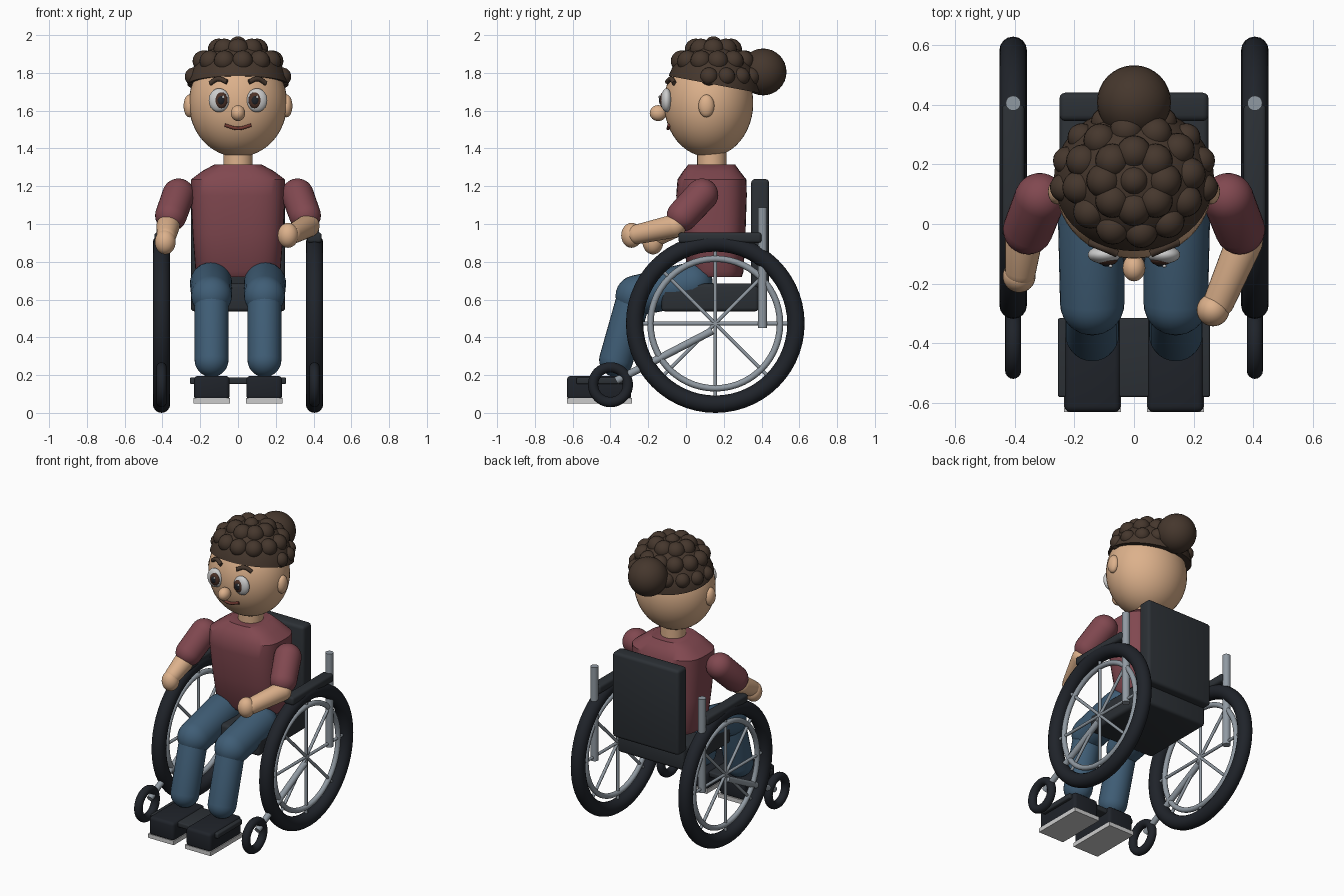
import bpy, bmesh, math
from mathutils import Vector, Matrix

if "Cube" in bpy.data.objects:
    bpy.data.objects.remove(bpy.data.objects["Cube"])


def mat(name, rgb):
    m = bpy.data.materials.new(name)
    m.diffuse_color = (*rgb, 1)
    m.use_nodes = True
    m.node_tree.nodes["Principled BSDF"].inputs["Base Color"].default_value = m.diffuse_color
    return m


SKIN = mat("skin", (0.72, 0.44, 0.26))
SHIRT = mat("shirt", (0.22, 0.065, 0.08))
JEANS = mat("jeans", (0.05, 0.11, 0.18))
BLACK = mat("black", (0.014, 0.017, 0.023))
PAD = mat("padding", (0.025, 0.03, 0.036))
METAL = mat("metal", (0.28, 0.32, 0.36))
HAIR = mat("hair", (0.06, 0.038, 0.026))
WHITE = mat("white", (0.8, 0.8, 0.8))
IRIS = mat("iris", (0.07, 0.03, 0.02))
LIPS = mat("lips", (0.16, 0.04, 0.03))


def finish(name, bm, m, angle=40):
    bmesh.ops.recalc_face_normals(bm, faces=bm.faces)
    me = bpy.data.meshes.new(name)
    bm.to_mesh(me)
    bm.free()
    ob = bpy.data.objects.new(name, me)
    bpy.context.collection.objects.link(ob)
    me.materials.append(m)
    bpy.ops.object.select_all(action='DESELECT')
    ob.select_set(True)
    bpy.context.view_layer.objects.active = ob
    bpy.ops.object.shade_smooth_by_angle(angle=math.radians(angle))
    return ob


def loft(bm, rings):
    loops = [[bm.verts.new(p) for p in r] for r in rings]
    for a, b in zip(loops, loops[1:]):
        for i in range(len(a)):
            j = (i + 1) % len(a)
            bm.faces.new((a[i], a[j], b[j], b[i]))
    bm.faces.new(loops[0])
    bm.faces.new(loops[-1])


def ball(name, c, r, m, seg=32):
    bm = bmesh.new()
    bmesh.ops.create_uvsphere(bm, u_segments=seg, v_segments=seg // 2, radius=1)
    bm.transform(Matrix.Translation(c) @ Matrix.Diagonal((*r, 1)))
    return finish(name, bm, m)


def add_rod(bm, a, b, ra, rb, rounded, seg=28):
    a, b = Vector(a), Vector(b)
    n = 7
    if rounded:
        prof = [(ra * math.sin(k * math.pi / 2 / n), -ra * math.cos(k * math.pi / 2 / n)) for k in range(n + 1)]
        prof += [(rb * math.cos(k * math.pi / 2 / n), (b - a).length + rb * math.sin(k * math.pi / 2 / n)) for k in range(n + 1)]
        prof[0], prof[-1] = (0.002, -ra), (0.002, prof[-1][1])
    else:
        prof = [(ra, 0), (rb, (b - a).length)]
    M = Matrix.Translation(a) @ (b - a).to_track_quat('Z', 'Y').to_matrix().to_4x4()
    loft(bm, [[M @ Vector((r * math.cos(2 * math.pi * i / seg), r * math.sin(2 * math.pi * i / seg), z))
               for i in range(seg)] for r, z in prof])


def rod(name, a, b, ra, rb, m, rounded=True):
    bm = bmesh.new()
    add_rod(bm, a, b, ra, rb, rounded)
    return finish(name, bm, m)


def box(name, lo, hi, m, bevel=0.015):
    bm = bmesh.new()
    bmesh.ops.create_cube(bm, size=1)
    lo, hi = Vector(lo), Vector(hi)
    bm.transform(Matrix.Translation((lo + hi) / 2) @ Matrix.Diagonal((*(hi - lo), 1)))
    if bevel:
        bmesh.ops.bevel(bm, geom=bm.edges[:], offset=bevel, segments=3, profile=0.5, affect='EDGES')
    return finish(name, bm, m)


def ring(name, c, R, r, m):
    # torus whose axle runs along x
    bm = bmesh.new()
    n, k = 56, 16
    vs = [[bm.verts.new((c[0] + r * math.sin(2 * math.pi * j / k),
                         c[1] + (R + r * math.cos(2 * math.pi * j / k)) * math.cos(2 * math.pi * i / n),
                         c[2] + (R + r * math.cos(2 * math.pi * j / k)) * math.sin(2 * math.pi * i / n)))
           for j in range(k)] for i in range(n)]
    for i in range(n):
        for j in range(k):
            i2, j2 = (i + 1) % n, (j + 1) % k
            bm.faces.new((vs[i][j], vs[i2][j], vs[i2][j2], vs[i][j2]))
    return finish(name, bm, m)


def stroke(name, pts, r, m):
    cu = bpy.data.curves.new(name, 'CURVE')
    cu.dimensions = '3D'
    cu.bevel_depth, cu.bevel_resolution, cu.use_fill_caps = r, 4, True
    sp = cu.splines.new('BEZIER')
    sp.bezier_points.add(len(pts) - 1)
    for b, p in zip(sp.bezier_points, pts):
        b.co = p
        b.handle_left_type = b.handle_right_type = 'AUTO'
    cu.materials.append(m)
    bpy.context.collection.objects.link(bpy.data.objects.new(name, cu))


# head and face
HC, HR = Vector((0, 0.12, 1.64)), Vector((0.26, 0.236, 0.285))


def on_face(x, z, out=0.0):
    q = 1 - (x / HR.x) ** 2 - ((z - HC.z) / HR.z) ** 2
    return (x, HC.y - HR.y * math.sqrt(q) - out, z)


ball("head", HC, HR, SKIN, 48)
ball("nose", (0, -0.147, 1.587), (0.038, 0.045, 0.042), SKIN)
stroke("mouth", [on_face(-0.07, 1.523, 0.004), on_face(0, 1.506, 0.006), on_face(0.07, 1.523, 0.004)], 0.009, LIPS)
rod("neck", (0, 0.137, 1.28), (0, 0.137, 1.42), 0.078, 0.078, SKIN, False)
for s in (-1, 1):
    ball("ear", (s * 0.258, 0.108, 1.625), (0.03, 0.042, 0.06), SKIN)
    ball("eye_white", (s * 0.1, -0.103, 1.655), (0.055, 0.03, 0.063), WHITE)
    ball("iris", (s * 0.09, -0.121, 1.655), (0.035, 0.018, 0.043), IRIS)
    ball("pupil", (s * 0.09, -0.131, 1.655), (0.02, 0.012, 0.025), BLACK)
    ball("eye_glint", (s * 0.09 + 0.012, -0.141, 1.672), (0.007, 0.005, 0.008), WHITE, 12)
    stroke("eyebrow", [on_face(s * 0.058, 1.752, 0.008), on_face(s * 0.105, 1.768, 0.01),
                       on_face(s * 0.148, 1.745, 0.008)], 0.013, HAIR)

# hair: cap sliced by a sloping hairline, curls in rings, bun
CC, CR = Vector((0, 0.145, 1.695)), Vector((0.272, 0.25, 0.272))
bm = bmesh.new()
bmesh.ops.create_uvsphere(bm, u_segments=48, v_segments=24, radius=1)
bm.transform(Matrix.Translation(CC) @ Matrix.Diagonal((*CR, 1)))
bmesh.ops.bisect_plane(bm, geom=bm.verts[:] + bm.edges[:] + bm.faces[:], plane_co=(0, 0.13, 1.742),
                       plane_no=(0, 0.19, 1), clear_inner=True)
bmesh.ops.holes_fill(bm, edges=[e for e in bm.edges if e.is_boundary])
finish("hair_cap", bm, HAIR)
bm = bmesh.new()
for count, theta, r in ((1, 0, 0.048), (8, 24, 0.058), (12, 48, 0.056), (15, 70, 0.048)):
    for k in range(count):
        a, t = 2 * math.pi * (k + 0.25 * (theta == 48)) / count + math.pi / 2, math.radians(theta)
        d = Vector((math.sin(t) * math.cos(a), math.sin(t) * math.sin(a), math.cos(t)))
        p = CC + Vector(u * v for u, v in zip(d, CR)) * 0.92
        if p.z - r * 0.7 > 1.742 - 0.19 * (p.y - 0.13):
            bmesh.ops.create_uvsphere(bm, u_segments=20, v_segments=12, radius=r, matrix=Matrix.Translation(p))
finish("hair_curls", bm, HAIR)
ball("hair_bun", (0, 0.408, 1.805), (0.124, 0.124, 0.124), HAIR)

# torso: stacked superellipse sections (z, half width, back and front y)
bm = bmesh.new()
rings = []
for z, hx, y0, y1 in ((0.72, 0.205, 0.03, 0.295), (0.75, 0.225, 0.01, 0.305), (0.95, 0.24, -0.025, 0.315),
                      (1.15, 0.25, -0.052, 0.322), (1.235, 0.25, -0.045, 0.32), (1.28, 0.19, -0.015, 0.285),
                      (1.315, 0.125, 0.012, 0.26)):
    pts = []
    for i in range(40):
        c, s = math.cos(i * math.pi / 20), math.sin(i * math.pi / 20)
        pts.append((hx * math.copysign(abs(c) ** 0.65, c), (y0 + y1) / 2 + (y1 - y0) / 2 * math.copysign(abs(s) ** 0.65, s), z))
    rings.append(pts)
loft(bm, rings)
finish("torso", bm, SHIRT)

# arms: one raised over the lap, one reaching to the wheel
for s, wrist, hand in ((1, (0.285, -0.26, 0.945), (0.265, -0.288, 0.94)), (-1, (-0.38, -0.155, 0.935), (-0.385, -0.175, 0.905))):
    rod("sleeve", (s * 0.315, 0.085, 1.155), (s * 0.355, -0.018, 1.045), 0.086, 0.084, SHIRT)
    rod("forearm", (s * 0.37, -0.06, 0.99), wrist, 0.062, 0.052, SKIN, True)
    ball("hand", hand, (0.055, 0.055, 0.066), SKIN)

for s in (-1, 1):
    # legs and shoes
    rod("thigh", (s * 0.143, 0.03, 0.685), (s * 0.14, -0.265, 0.62), 0.112, 0.108, JEANS)
    rod("shin", (s * 0.14, -0.285, 0.58), (s * 0.14, -0.37, 0.28), 0.09, 0.09, JEANS)
    x0, x1 = sorted((s * 0.045, s * 0.233))
    box("shoe", (x0, -0.63, 0.07), (x1, -0.29, 0.196), BLACK, 0.02)
    box("sole", (x0 - 0.002, -0.63, 0.05), (x1 + 0.002, -0.285, 0.078), WHITE, 0)
    # big wheel with rim and spokes
    X, WY, WZ = s * 0.405, 0.155, 0.473
    ring("tyre", (X, WY, WZ), 0.427, 0.046, BLACK)
    ring("rim", (X, WY, WZ), 0.343, 0.017, METAL)
    bm = bmesh.new()
    for k in range(8):
        a = k * math.pi / 4
        add_rod(bm, (X, WY, WZ), (X, WY + 0.4 * math.cos(a), WZ + 0.4 * math.sin(a)), 0.01, 0.01, False, 10)
    finish("spokes", bm, METAL)
    # front caster, strut, push post and armrest
    ring("caster", (X, -0.4, 0.149), 0.092, 0.027, BLACK)
    rod("caster_strut", (X, 0.14, 0.435), (X, -0.37, 0.17), 0.02, 0.02, METAL, False)
    rod("push_post", (X, 0.405, 0.45), (X, 0.405, 1.087), 0.025, 0.025, METAL, False)
    box("armrest", (X - 0.038, -0.04, 0.9), (X + 0.038, 0.4, 0.955), PAD)

# chair body
box("seat", (-0.25, -0.13, 0.537), (0.25, 0.385, 0.685), PAD, 0.02)
box("backrest", (-0.25, 0.345, 0.66), (0.25, 0.44, 1.238), PAD, 0.02)
box("footplate", (-0.255, -0.58, 0.152), (0.255, -0.315, 0.187), PAD, 0.008)
